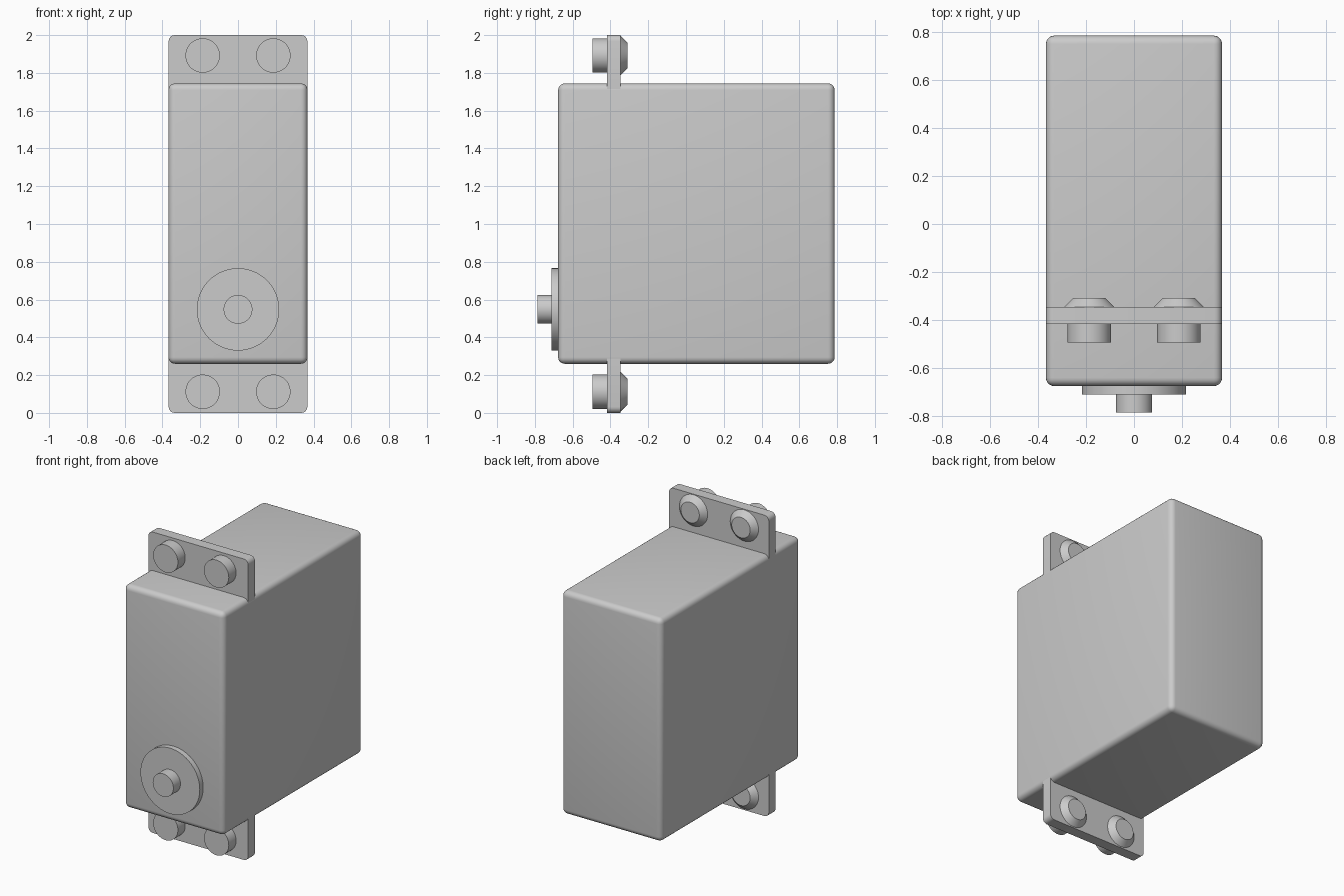
import bpy, bmesh, math
from mathutils import Matrix, Vector

if "Cube" in bpy.data.objects:
    bpy.data.objects.remove(bpy.data.objects["Cube"])


def finish(name, bm):
    bmesh.ops.recalc_face_normals(bm, faces=bm.faces)
    mesh = bpy.data.meshes.new(name)
    bm.to_mesh(mesh)
    bm.free()
    ob = bpy.data.objects.new(name, mesh)
    bpy.context.collection.objects.link(ob)
    bpy.ops.object.select_all(action='DESELECT')
    ob.select_set(True)
    bpy.context.view_layer.objects.active = ob
    bpy.ops.object.shade_smooth_by_angle(angle=math.radians(30))
    return ob


def box(name, lo, hi, radius, pick=lambda edge: True):
    """Box between two corners, with the picked edges rounded."""
    lo, hi = Vector(lo), Vector(hi)
    bm = bmesh.new()
    bmesh.ops.create_cube(bm, size=1)
    for v in bm.verts:
        v.co = Vector(a + (b - a) * (c + 0.5) for a, b, c in zip(lo, hi, v.co))
    edges = [e for e in bm.edges if pick(e)]
    bmesh.ops.bevel(bm, geom=edges, offset=radius, offset_type='OFFSET',
                    segments=5, profile=0.5, affect='EDGES')
    return finish(name, bm)


def disc(name, x, z, y0, y1, r0, r1=None):
    """Cylinder or cone along y, radius r0 at y0 and r1 at y1."""
    bm = bmesh.new()
    # rotating +90 degrees about x sends local +z to -y
    bmesh.ops.create_cone(
        bm, cap_ends=True, segments=64, radius1=r0 if r1 is None else r1,
        radius2=r0, depth=y1 - y0,
        matrix=Matrix.Translation((x, (y0 + y1) / 2, z))
        @ Matrix.Rotation(math.pi / 2, 4, 'X'))
    return finish(name, bm)


# Main housing
box("housing", (-0.368, -0.677, 0.26), (0.368, 0.787, 1.744), 0.035)

# Output boss and shaft on the front
disc("output_boss", 0, 0.548, -0.713, -0.66, 0.218)
disc("output_shaft", 0, 0.548, -0.787, -0.70, 0.076)

# Mounting tabs above and below, each with two bushings
for side, z_in, z_out, z_hole in (("top", 1.71, 2.0, 1.892),
                                  ("bottom", 0.29, 0.0, 0.112)):
    def outer_corner(e, z=z_out):
        a, b = (v.co for v in e.verts)
        return abs(a.z - z) < 1e-4 and abs(b.z - z) < 1e-4 and abs(a.x - b.x) < 1e-4

    box(side + "_tab", (-0.367, -0.417, min(z_in, z_out)),
        (0.367, -0.346, max(z_in, z_out)), 0.032, outer_corner)
    for hand, x in (("left", -0.187), ("right", 0.187)):
        name = f"{side}_{hand}_bushing"
        disc(name + "_front", x, z_hole, -0.494, -0.40, 0.091)
        disc(name + "_back", x, z_hole, -0.346, -0.31, 0.104, 0.068)
